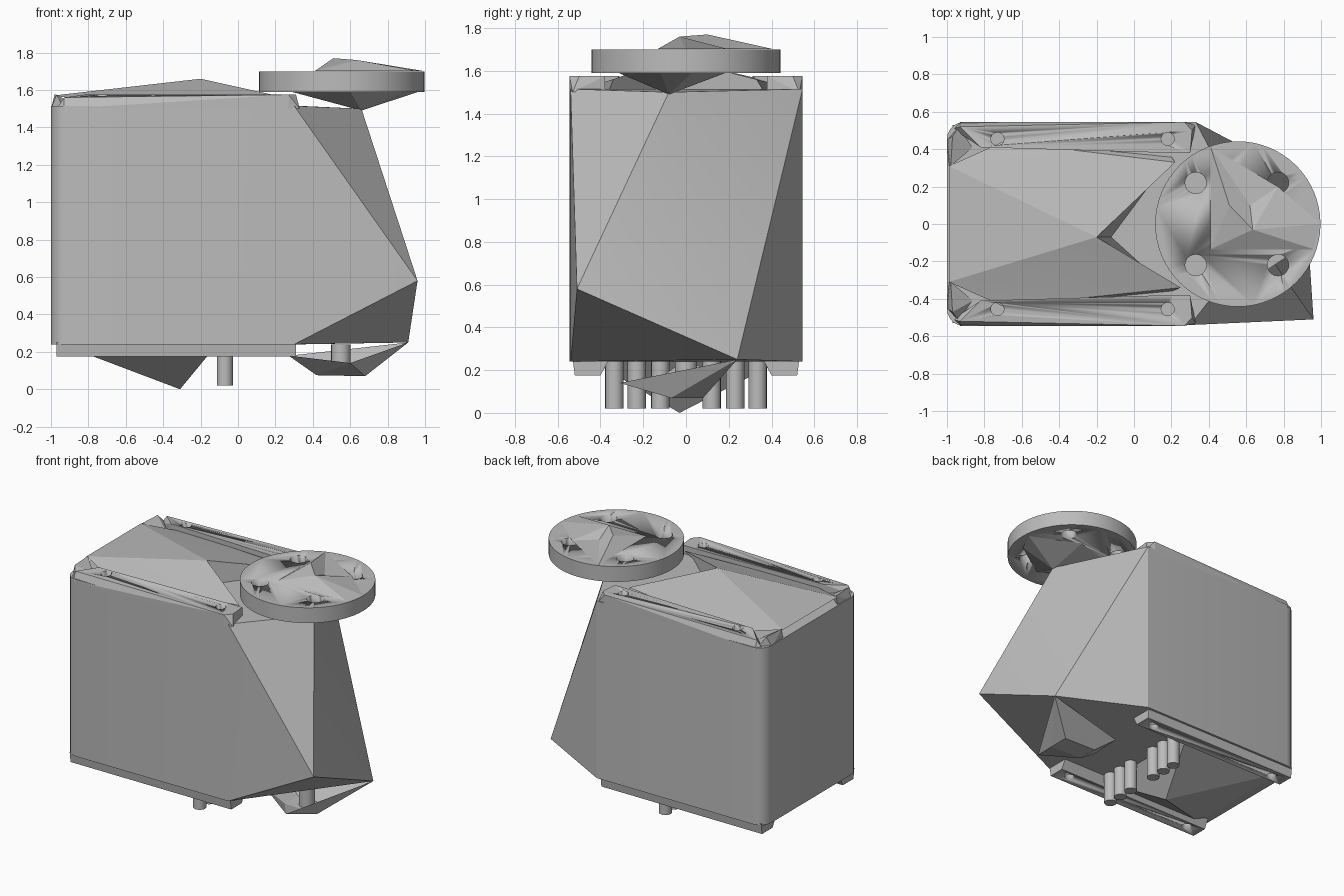
import bpy, bmesh, math
from mathutils import Matrix

if "Cube" in bpy.data.objects:
    bpy.data.objects.remove(bpy.data.objects["Cube"])

grey = bpy.data.materials.new("light_grey")
grey.use_nodes = True
grey.diffuse_color = (0.5, 0.5, 0.5, 1)
grey.node_tree.nodes["Principled BSDF"].inputs["Base Color"].default_value = (0.5, 0.5, 0.5, 1)


def finish(name, bm, angle=25):
    mesh = bpy.data.meshes.new(name)
    bm.to_mesh(mesh)
    bm.free()
    mesh.materials.append(grey)
    ob = bpy.data.objects.new(name, mesh)
    bpy.context.collection.objects.link(ob)
    bpy.ops.object.select_all(action="DESELECT")
    ob.select_set(True)
    bpy.context.view_layer.objects.active = ob
    bpy.ops.object.shade_smooth_by_angle(angle=math.radians(angle))
    return ob


def hull(name, points, angle=25):
    bm = bmesh.new()
    for p in points:
        bm.verts.new(p)
    res = bmesh.ops.convex_hull(bm, input=bm.verts)
    junk = [g for g in res["geom_interior"] if isinstance(g, bmesh.types.BMVert)]
    bmesh.ops.delete(bm, geom=junk, context="VERTS")
    bmesh.ops.recalc_face_normals(bm, faces=bm.faces)
    return finish(name, bm, angle)


def shell(name, points, faces):
    bm = bmesh.new()
    vs = [bm.verts.new(p) for p in points]
    for f in faces:
        bm.faces.new([vs[i] for i in f])
    return finish(name, bm, 5)


def rods(name, spots, radius, low, high, sides=20):
    bm = bmesh.new()
    for x, y in spots:
        bmesh.ops.create_cone(bm, cap_ends=True, segments=sides, radius1=radius, radius2=radius,
                              depth=high - low, matrix=Matrix.Translation((x, y, (low + high) / 2)))
    return finish(name, bm)


def drill(ob, spots, radius, low, high):
    cutter = rods("hole_cutter", spots, radius, low, high)
    cutter.hide_render = True
    mod = ob.modifiers.new("holes", "BOOLEAN")
    mod.object = cutter
    mod.solver = "EXACT"
    bpy.context.view_layer.objects.active = ob
    bpy.ops.object.modifier_apply(modifier=mod.name)
    bpy.data.objects.remove(cutter)


# Main casing: rounded back corners, skewed pointed nose
front_tip, top_tip, rear_tip = (0.96, -0.51, 0.58), (0.66, -0.08, 1.5), (0.91, 0.24, 0.25)
outline = [(0.3, -0.54), (0.33, 0.545)]
for s in (1, -1):
    for i in range(6):
        a = math.radians(18 * i)
        outline.append((-0.91 - 0.09 * math.sin(a), s * (0.455 + 0.09 * math.cos(a))))
casing = [(x, y, z) for x, y in outline for z in (0.24, 1.515)]
hull("casing", casing + [front_tip, top_tip, rear_tip])

for s, side in ((1, "left"), (-1, "right")):
    # Raised top rail with two screw holes
    plan = [(-0.93, 0.545), (-0.97, 0.51), (-0.82, 0.41), (-0.7, 0.41), (0.2, 0.38),
            (0.3, 0.38), (0.31, 0.5), (0.27, 0.545)]
    pts = [(x, s * y, 1.575) for x, y in plan[2:]] + [(x, s * y, 1.5) for x, y in plan]
    pts += [(0.33, s * 0.53, 1.5), (-0.93, s * 0.52, 1.56)]
    rail = hull(side + "_top_rail", pts, 10)
    drill(rail, [(-0.73, s * 0.455), (0.18, s * 0.455)], 0.035, 1.52, 1.7)
    # Back corner post
    hull(side + "_corner_post", [(-0.99, s * 0.31, 1.51), (-1, s * 0.45, 1.5), (-0.93, s * 0.53, 1.5),
                                 (-0.98, s * 0.31, 1.575), (-0.97, s * 0.47, 1.575),
                                 (-0.86, s * 0.41, 1.51)], 10)
    # Bottom rail with two screw holes
    pts = [(x, s * y, z) for x in (-0.97, 0.31)
           for y, z in ((0.53, 0.25), (0.52, 0.175), (0.4, 0.175), (0.36, 0.25))]
    rail = hull(side + "_bottom_rail", pts, 10)
    drill(rail, [(-0.85, s * 0.45), (0.2, s * 0.45)], 0.035, 0.1, 0.235)

# Peaked lid with a notch toward the horn
shell("lid", [(-0.99, 0.31, 1.57), (-0.99, -0.31, 1.57), (-0.2, -0.07, 1.66),
              (0.22, 0.33, 1.56), (0.25, -0.34, 1.56), (-0.7, 0.44, 1.53), (-0.7, -0.44, 1.53),
              (0.2, 0.36, 1.51), (0.2, -0.36, 1.51), (-0.12, -0.07, 1.51)],
      [(0, 1, 2), (0, 2, 3), (0, 3, 5), (1, 4, 2), (1, 6, 4),
       (2, 9, 7, 3), (2, 4, 8, 9), (5, 3, 7), (6, 8, 4)])

# Round output horn with four bolt holes
bm = bmesh.new()
bmesh.ops.create_cone(bm, cap_ends=True, segments=64, radius1=0.442, radius2=0.442, depth=0.11,
                      matrix=Matrix.Translation((0.555, 0, 1.645)))
horn = finish("horn_disc", bm)
drill(horn, [(0.55 + 0.22 * i, 0.22 * j) for i in (-1, 1) for j in (-1, 1)], 0.057, 1.5, 1.8)

# Faceted hub above and below the horn
shell("horn_cap", [(0.41, 0.41, 1.701), (0.41, -0.135, 1.701), (0.96, -0.135, 1.701), (0.995, 0, 1.701),
                   (0.77, 0.2, 1.701), (0.51, 0.1, 1.77), (0.635, -0.03, 1.76), (0.62, 0.1, 1.71)],
      [(0, 1, 5), (1, 6, 5), (1, 2, 6), (2, 3, 6), (3, 4, 6), (6, 4, 7), (5, 6, 7), (0, 5, 7), (0, 7, 4)])
hull("horn_neck", [(0.66, -0.08, 1.49), (0.28, -0.1, 1.592), (0.4, 0.12, 1.592), (0.62, 0.19, 1.592),
                   (0.97, 0.03, 1.592), (0.9, -0.12, 1.592), (0.6, -0.32, 1.592)], 5)

# Underside: terminal pins, pointed keel, bearing bowl and shaft
rods("terminal_pins", [(-0.07, s * y) for s in (1, -1) for y in (0.12, 0.23, 0.335)], 0.043, 0.02, 0.26)
hull("keel", [(-0.31, -0.03, 0.0)] + [(x, s * 0.44, 0.242) for x in (-0.95, -0.11) for s in (1, -1)], 5)
shell("bearing_bowl", [rear_tip, (0.6, -0.31, 0.14), (0.42, -0.07, 0.075), (0.68, -0.07, 0.07),
                       (0.68, 0.08, 0.07), (0.42, 0.08, 0.075), (0.27, -0.1, 0.18), (0.28, 0.14, 0.18),
                       (0.27, 0.0, 0.25)],
      [(1, 3, 0), (1, 2, 3), (1, 6, 2), (6, 7, 5, 2), (7, 0, 4, 5), (3, 4, 0), (2, 5, 4, 3), (6, 8, 7)])
rods("bearing_shaft", [(0.55, 0)], 0.052, 0.075, 0.24)
